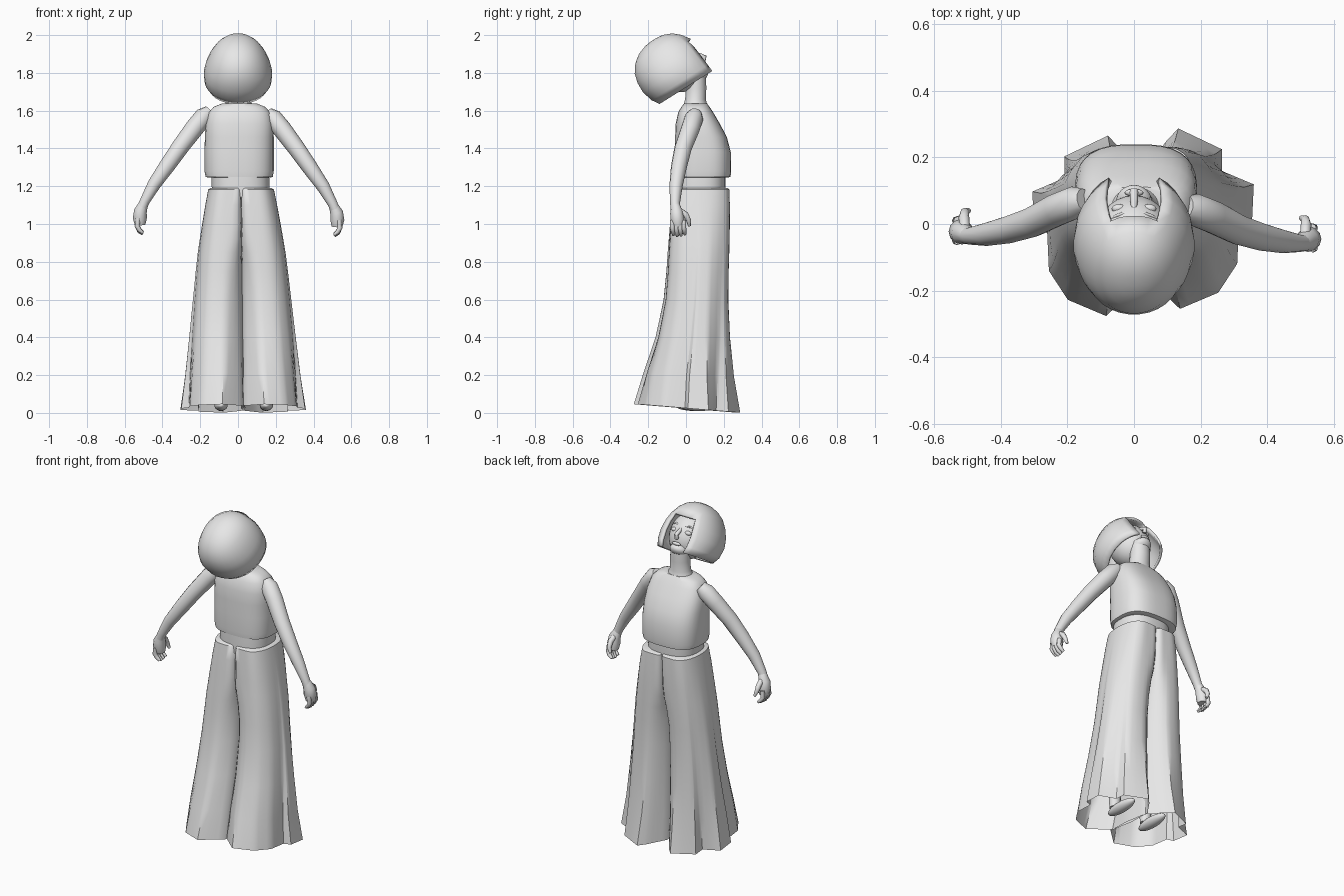
import bpy, bmesh, math
from mathutils import Matrix, Vector

old = bpy.data.objects.get("Cube")
if old:
    bpy.data.objects.remove(old, do_unlink=True)

clay = bpy.data.materials.new("plain_grey")
clay.use_nodes = True
clay.diffuse_color = (0.8, 0.8, 0.8, 1)
clay.node_tree.nodes["Principled BSDF"].inputs["Base Color"].default_value = (0.8, 0.8, 0.8, 1)


def finish(name, bm, matrix=None, angle=45):
    """Turn a bmesh into a smooth, coloured object."""
    bmesh.ops.recalc_face_normals(bm, faces=bm.faces)
    if matrix:
        bm.transform(matrix)
    mesh = bpy.data.meshes.new(name)
    bm.to_mesh(mesh)
    bm.free()
    mesh.materials.append(clay)
    obj = bpy.data.objects.new(name, mesh)
    bpy.context.collection.objects.link(obj)
    bpy.ops.object.select_all(action='DESELECT')
    obj.select_set(True)
    bpy.context.view_layer.objects.active = obj
    bpy.ops.object.shade_smooth_by_angle(angle=math.radians(angle))
    return obj


def skin(rings, cap_start=True, cap_end=True):
    """Bridge closed rings of points into a surface."""
    bm = bmesh.new()
    loops = [[bm.verts.new(p) for p in ring] for ring in rings]
    n = len(loops[0])
    for a, b in zip(loops, loops[1:]):
        for i in range(n):
            j = (i + 1) % n
            bm.faces.new((a[i], a[j], b[j], b[i]))
    if cap_start:
        bm.faces.new(loops[0])
    if cap_end:
        bm.faces.new(loops[-1])
    return bm


def oval(z, x0, x1, y0, y1, power=2.0, n=32):
    """Rounded ring filling a box at height z."""
    pts = []
    for i in range(n):
        a = 2 * math.pi * (i + 0.5) / n
        c, s = math.cos(a), math.sin(a)
        c = math.copysign(abs(c) ** (2 / power), c)
        s = math.copysign(abs(s) ** (2 / power), s)
        pts.append(((x0 + x1 + (x1 - x0) * c) / 2, (y0 + y1 + (y1 - y0) * s) / 2, z))
    return pts


def loft(name, rows, power=2.0):
    return finish(name, skin([oval(*r, power=power) for r in rows]))


def tube(name, path, matrix=None, n=12):
    """Round limb through points (x, y, z, radius)."""
    pts = [Vector(p[:3]) for p in path]
    rings = []
    for i, p in enumerate(pts):
        d = (pts[min(i + 1, len(pts) - 1)] - pts[max(i - 1, 0)]).normalized()
        side = d.cross(Vector((0, 1, 0.01))).normalized()
        up = side.cross(d)
        angles = [2 * math.pi * k / n for k in range(n)]
        rings.append([p + (side * math.cos(a) + up * math.sin(a)) * path[i][3] for a in angles])
    return finish(name, skin(rings), matrix, 60)


def ball(name, centre, radii, matrix=None):
    bm = bmesh.new()
    bmesh.ops.create_uvsphere(bm, u_segments=24, v_segments=14, radius=1)
    bm.transform(Matrix.Translation(centre) @ Matrix.Diagonal((*radii, 1)))
    return finish(name, bm, matrix)


# Cropped sleeveless top, waist and neck
loft("top", [(1.245, -.155, .17, -.045, .22), (1.25, -.172, .185, -.057, .236),
             (1.28, -.178, .19, -.06, .24), (1.38, -.178, .19, -.058, .238),
             (1.46, -.176, .19, -.058, .217), (1.53, -.172, .188, -.055, .18),
             (1.59, -.155, .172, -.042, .145), (1.62, -.13, .145, -.025, .125),
             (1.638, -.085, .1, -.01, .112)], 2.8)
loft("waist", [(1.14, -.135, .165, -.055, .205), (1.2, -.14, .168, -.056, .21),
               (1.265, -.14, .165, -.055, .21)], 2.5)
loft("neck", [(1.59, -.09, .1, -.02, .13), (1.635, -.068, .076, -.012, .112),
              (1.66, -.058, .064, -.005, .105), (1.72, -.056, .06, 0, .108),
              (1.8, -.054, .058, 0, .105)])

# Wide trousers: each half runs from the waist to an open fluted hem
FLUTES = [(-.29, -1), (.38, -.82), (.71, -.5), (.74, -.08), (.97, -.02), (1, .38), (.44, .53),
          (.44, .77), (-.32, 1), (-.53, .86), (-.94, .49), (-1, -.06), (-.94, -.61)]
HEM = [Vector(a).lerp(Vector(b), t / 4) for a, b in zip(FLUTES, FLUTES[1:] + FLUTES[:1])
       for t in range(4)]


def trouser_half(name, mirror):
    # z, outer x, y range, strength of the folds, squareness of the inner side
    rows = [(1.19, .176, -.058, .218, 0, 9), (1.183, .19, -.068, .23, 0, 9),
            (1.1, .207, -.075, .232, 0, 9), (1.0, .226, -.081, .232, .06, 9),
            (.92, .24, -.086, .231, .1, 6), (.85, .252, -.091, .23, .13, 3.5),
            (.75, .265, -.097, .228, .18, 2.5), (.6, .283, -.11, .227, .25, 2.2),
            (.4, .307, -.15, .237, .4, 2.2), (.2, .333, -.21, .257, .68, 2.2),
            (.025, .36, -.255, .287, 1, 2.2)]
    rings = []
    for z, x1, y0, y1, fold, square in rows:
        ring = []
        x0, drop = .016, 1 - z / 1.2
        for u, v in HEM:
            p = square if u < 0 else 2.2
            k = fold + (1 - fold) / (abs(u) ** p + abs(v) ** p) ** (1 / p)
            x = (x0 + x1) / 2 + (x1 - x0) / 2 * u * k
            y = (y0 + y1) / 2 + (y1 - y0) / 2 * v * k
            tilt = .088 * y * max(0, 1 - z / .4)
            if mirror:
                x, y = .032 + .023 * drop - x, y - .022 * drop
            ring.append((x, y, max(0, z - tilt)))
        rings.append(ring)
    finish(name, skin(rings, cap_end=False), angle=42)


trouser_half("left_trouser_half", False)
trouser_half("right_trouser_half", True)

# Shins and shoes inside the hems
for side, x, y in (("left", .15, .04), ("right", -.09, .02)):
    tube(side + "_shin", [(x, y, .6, .05), (x, y - .02, .3, .045), (x, y - .03, .06, .03)])
    ball(side + "_shoe", (x, y + .03, .04), (.035, .11, .03))

# Arms and hands; the right side is a shifted mirror of the left
MIRROR = Matrix.Translation((.006, .022, .01)) @ Matrix.Diagonal((-1, 1, 1, 1))
for side, m in (("left", None), ("right", MIRROR)):
    tube(side + "_arm", [(.155, .05, 1.585, .035), (.185, .042, 1.56, .05), (.235, .022, 1.5, .05),
                         (.31, -.016, 1.4, .046), (.38, -.038, 1.3, .042), (.45, -.053, 1.2, .035),
                         (.5, -.058, 1.11, .026), (.512, -.056, 1.08, .026)], m)
    tube(side + "_palm", [(.505, -.056, 1.1, .024), (.522, -.05, 1.06, .034),
                          (.526, -.045, 1.02, .037), (.524, -.042, .985, .028)], m)
    for i in range(4):
        y = -.072 + i * .02
        drop = .006 * abs(i - 1.3)
        tube(f"{side}_finger_{i + 1}", [(.535, y, 1.02, .013), (.54, y, .98, .013),
                                        (.528, y + .004, .95 + drop, .012),
                                        (.51, y + .006, .935 + drop, .008)], m, 8)
    tube(side + "_thumb", [(.515, -.035, 1.07, .016), (.517, -.002, 1.05, .016),
                           (.515, .014, 1.02, .013), (.503, .018, .99, .008)], m, 8)

# Head, tilted back; built upright and then turned
HEAD = Matrix.Translation((0, -.005, 1.72)) @ Matrix.Rotation(math.radians(32), 4, 'X')
ball("face", (0, .03, .11), (.115, .12, .135), HEAD)
ball("chin", (0, .09, .015), (.055, .06, .035), HEAD)
tube("nose", [(0, .135, .135, .008), (0, .158, .105, .012), (0, .174, .085, .013),
              (0, .155, .068, .012)], HEAD, 8)
ball("lips", (0, .142, .04), (.028, .012, .01), HEAD)
for side, s in (("left", 1), ("right", -1)):
    ball(side + "_eye", (s * .045, .132, .115), (.022, .014, .013), HEAD)
    tube(side + "_eyebrow", [(s * .02, .138, .145, .005), (s * .05, .132, .152, .005),
                             (s * .075, .112, .143, .003)], HEAD, 8)

# Bobbed hair: a shell with the face opening removed
hair_rows = [(0, -.155, .155, -.16, .19), (.04, -.176, .176, -.186, .188),
             (.1, -.182, .182, -.202, .184), (.155, -.17, .17, -.2, .178),
             (.205, -.148, .148, -.187, .164), (.25, -.12, .12, -.155, .132),
             (.282, -.085, .085, -.112, .095), (.3, -.045, .045, -.062, .05),
             (.305, -.015, .015, -.025, .015)]
shell = skin([oval(*r, power=2.1) for r in hair_rows], cap_start=False)
opening = []
for f in shell.faces:
    c = f.calc_center_median()
    if c.y > .05 and c.z < .205 and abs(c.x) < .075:
        opening.append(f)
bmesh.ops.delete(shell, geom=opening, context='FACES')
hair = finish("hair", shell, HEAD)
thick = hair.modifiers.new("thickness", 'SOLIDIFY')
thick.thickness = .015
thick.offset = -1
